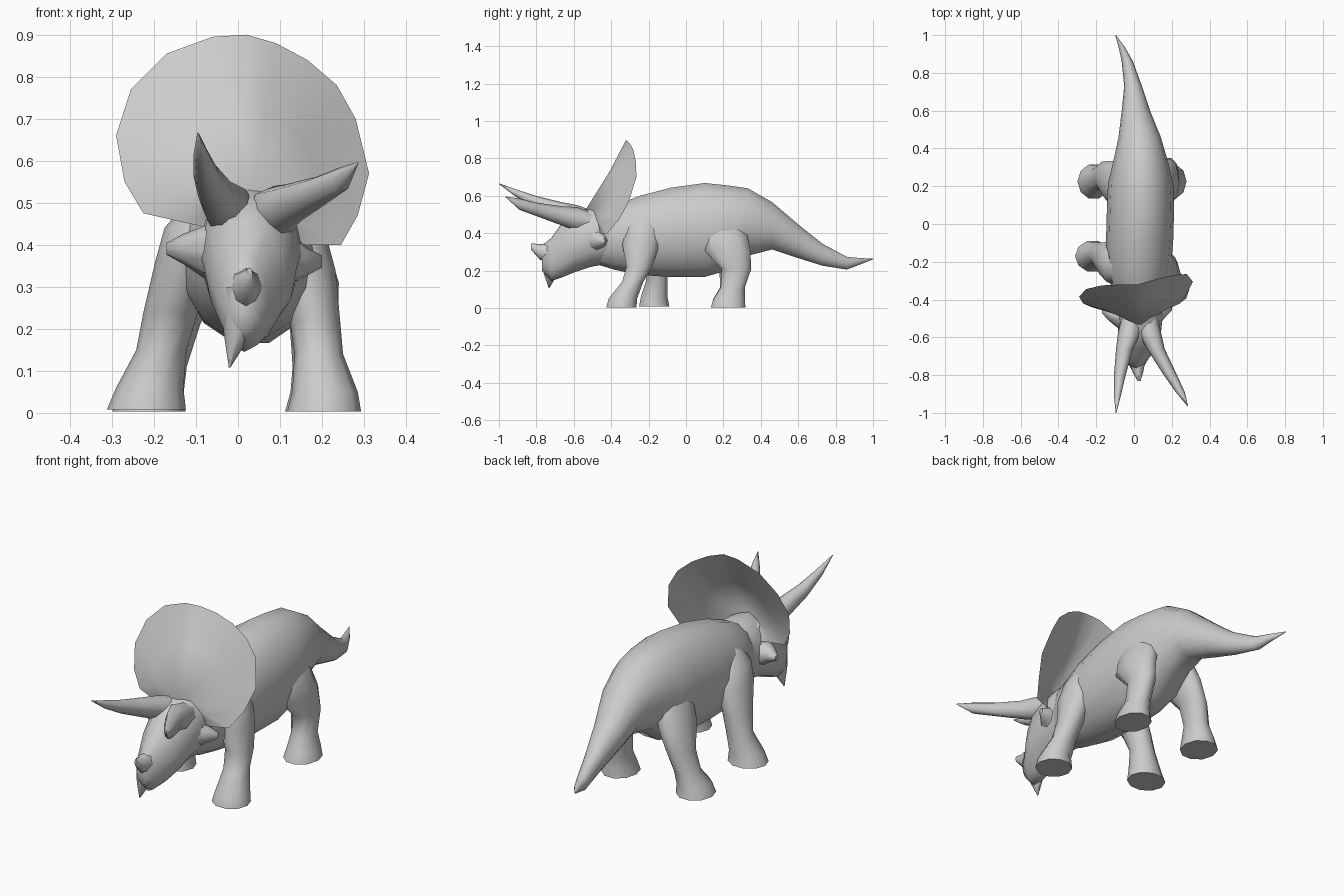
import bpy, bmesh
from math import sin, cos, pi, radians
from mathutils import Vector


def finish(bm, name, angle=60):
    bmesh.ops.recalc_face_normals(bm, faces=bm.faces)
    me = bpy.data.meshes.new(name)
    bm.to_mesh(me)
    bm.free()
    ob = bpy.data.objects.new(name, me)
    bpy.context.collection.objects.link(ob)
    bpy.ops.object.select_all(action='DESELECT')
    ob.select_set(True)
    bpy.context.view_layer.objects.active = ob
    bpy.ops.object.shade_smooth_by_angle(angle=radians(angle))
    return ob


def loft(name, rings, axis='y', n=12):
    """Skin elliptical rings (x, y, z, radius_1, radius_2) stacked along an axis."""
    bm = bmesh.new()
    loops = []
    for x, y, z, r1, r2 in rings:
        loop = []
        for i in range(n):
            c, s = r1 * cos(2 * pi * i / n), r2 * sin(2 * pi * i / n)
            off = {'x': (0, c, s), 'y': (c, 0, s), 'z': (c, s, 0)}[axis]
            loop.append(bm.verts.new(Vector((x, y, z)) + Vector(off)))
        loops.append(loop)
    for a, b in zip(loops, loops[1:]):
        for i in range(n):
            j = (i + 1) % n
            bm.faces.new((a[i], a[j], b[j], b[i]))
    bm.faces.new(loops[0])
    bm.faces.new(loops[-1])
    return finish(bm, name)


def profile(rows):
    """Turn (y, x, bottom, top, half_width) into loft rings."""
    return [(x, y, (b + t) / 2, w, (t - b) / 2) for y, x, b, t, w in rows]


# Trunk and tail
loft("body_and_tail", profile([
    (-0.46, 0.03, 0.225, 0.50, 0.10),
    (-0.38, 0.03, 0.20, 0.55, 0.135),
    (-0.25, 0.025, 0.172, 0.605, 0.17),
    (-0.08, 0.03, 0.16, 0.65, 0.178),
    (0.10, 0.035, 0.16, 0.675, 0.178),
    (0.22, 0.035, 0.195, 0.662, 0.172),
    (0.33, 0.035, 0.275, 0.645, 0.145),
    (0.46, 0.03, 0.31, 0.57, 0.112),
    (0.60, 0.01, 0.265, 0.45, 0.075),
    (0.73, -0.005, 0.225, 0.345, 0.047),
    (0.86, -0.035, 0.205, 0.275, 0.03),
    (0.93, -0.062, 0.232, 0.268, 0.018),
    (1.00, -0.097, 0.260, 0.264, 0.002)]), n=14)

# Skull
loft("head", profile([
    (-0.36, 0.03, 0.24, 0.53, 0.11),
    (-0.43, 0.03, 0.235, 0.54, 0.125),
    (-0.51, 0.03, 0.22, 0.54, 0.12),
    (-0.60, 0.03, 0.19, 0.505, 0.11),
    (-0.66, 0.025, 0.165, 0.46, 0.09),
    (-0.72, 0.015, 0.145, 0.375, 0.058),
    (-0.77, 0.015, 0.20, 0.335, 0.028)]))

# Beak and nose horn
loft("beak", [(0.01, -0.715, 0.30, 0.045, 0.06), (0.0, -0.722, 0.19, 0.034, 0.04),
              (-0.02, -0.732, 0.108, 0.002, 0.003)], 'z', 8)
loft("nose_horn", [(0.015, -0.70, 0.29, 0.05, 0.06), (0.02, -0.78, 0.30, 0.03, 0.042),
                   (0.027, -0.83, 0.33, 0.008, 0.016)], 'y', 8)

# Brow horns, sunk into the skull at the back
loft("left_brow_horn", [(0.0, -0.47, 0.46, 0.06, 0.05), (-0.025, -0.58, 0.49, 0.06, 0.06),
                        (-0.05, -0.66, 0.515, 0.045, 0.05),
                        (-0.075, -0.80, 0.565, 0.031, 0.034), (-0.088, -0.91, 0.615, 0.018, 0.02),
                        (-0.095, -1.0, 0.665, 0.002, 0.002)], 'y', 8)
loft("right_brow_horn", [(0.06, -0.47, 0.45, 0.06, 0.05), (0.085, -0.58, 0.475, 0.06, 0.065),
                         (0.115, -0.66, 0.492, 0.047, 0.052),
                         (0.187, -0.79, 0.525, 0.036, 0.037), (0.245, -0.89, 0.555, 0.024, 0.03),
                         (0.285, -0.965, 0.595, 0.002, 0.002)], 'y', 8)

# Cheek spikes
for name, s, tip in (("left_cheek_spike", -1, (-0.17, -0.46, 0.39)),
                     ("right_cheek_spike", 1, (0.20, -0.445, 0.36))):
    loft(name, [(0.03 + 0.06 * s, -0.51, 0.375, 0.085, 0.09),
                (tip[0] - 0.04 * s, tip[1] - 0.015, tip[2], 0.04, 0.036),
                (tip[0], tip[1], tip[2], 0.012, 0.014)], 'x', 8)

# Neck frill: a thin dished sheet, from the outline in to the brow
rim = [(0.02, -0.32, 0.90), (0.09, -0.30, 0.88), (0.165, -0.28, 0.84), (0.235, -0.268, 0.78),
       (0.28, -0.265, 0.70), (0.312, -0.305, 0.57), (0.285, -0.36, 0.47), (0.245, -0.42, 0.40),
       (0.16, -0.455, 0.40), (0.03, -0.46, 0.42), (-0.115, -0.465, 0.45), (-0.225, -0.44, 0.475),
       (-0.27, -0.42, 0.55), (-0.29, -0.385, 0.66), (-0.255, -0.345, 0.77),
       (-0.17, -0.325, 0.855), (-0.06, -0.32, 0.895)]
bm = bmesh.new()
hub = Vector((0.035, -0.54, 0.52))
centre = bm.verts.new(hub)
outer = [bm.verts.new(p) for p in rim]
inner = [bm.verts.new(hub.lerp(Vector(p), 0.55) + Vector((0, 0.01, 0))) for p in rim]
for i in range(len(rim)):
    j = (i + 1) % len(rim)
    bm.faces.new((outer[i], outer[j], inner[j], inner[i]))
    bm.faces.new((inner[i], inner[j], centre))
finish(bm, "neck_frill")


# Legs: foot, ankle, knee, then a thigh that fades into the trunk
def leg(name, rows):
    loft(name, rows, 'z', 10)


leg("front_right_leg", [
    (0.205, -0.345, 0.003, 0.088, 0.085), (0.207, -0.338, 0.05, 0.078, 0.08),
    (0.192, -0.285, 0.14, 0.058, 0.06), (0.183, -0.25, 0.22, 0.06, 0.072),
    (0.16, -0.24, 0.34, 0.072, 0.105), (0.13, -0.225, 0.44, 0.075, 0.10),
    (0.09, -0.21, 0.54, 0.05, 0.06)])
leg("front_left_leg", [
    (-0.218, -0.17, 0.008, 0.094, 0.085), (-0.21, -0.17, 0.06, 0.08, 0.075),
    (-0.182, -0.155, 0.15, 0.06, 0.06), (-0.16, -0.17, 0.24, 0.065, 0.075),
    (-0.125, -0.20, 0.36, 0.072, 0.11), (-0.10, -0.22, 0.44, 0.075, 0.10),
    (-0.04, -0.22, 0.54, 0.05, 0.06)])
leg("hind_right_leg", [
    (0.195, 0.225, 0.003, 0.083, 0.097), (0.195, 0.232, 0.05, 0.07, 0.088),
    (0.185, 0.25, 0.11, 0.055, 0.068), (0.18, 0.27, 0.21, 0.057, 0.083),
    (0.172, 0.22, 0.31, 0.068, 0.13), (0.14, 0.20, 0.41, 0.07, 0.13),
    (0.09, 0.19, 0.52, 0.05, 0.08)])
leg("hind_left_leg", [
    (-0.212, 0.225, 0.003, 0.087, 0.095), (-0.205, 0.228, 0.05, 0.076, 0.086),
    (-0.18, 0.245, 0.11, 0.058, 0.066), (-0.15, 0.255, 0.21, 0.06, 0.08),
    (-0.11, 0.22, 0.31, 0.068, 0.12), (-0.07, 0.20, 0.41, 0.07, 0.12),
    (-0.02, 0.19, 0.52, 0.05, 0.08)])
